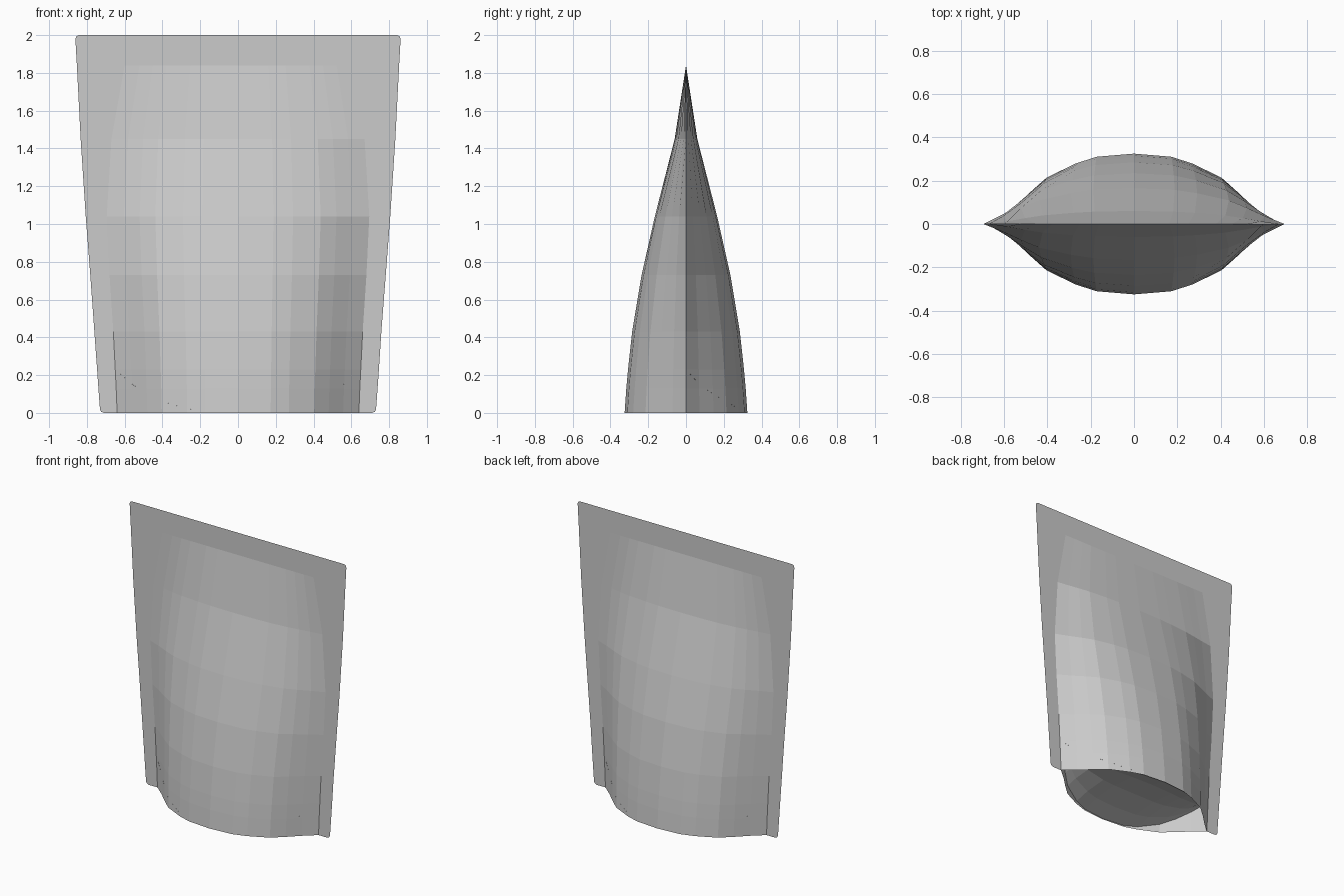
import bpy, bmesh

if "Cube" in bpy.data.objects:
    bpy.data.objects.remove(bpy.data.objects["Cube"])

# height, bulge half width, bulge depth, outer half width
ROWS = [(0, .64, .325, .73), (.13, .645, .316, .739), (.23, .65, .307, .746),
        (.43, .66, .285, .759), (.73, .68, .235, .782), (1.04, .695, .165, .806),
        (1.45, .67, .06, .833), (1.84, .60, 0, .853)]
# cross-section: fraction of half width, fraction of depth
SECTION = [(0, 1), (.27, .955), (.42, .86), (.63, .66), (.75, .45), (.87, .22), (1, 0)]
PROFILE = [(-u, f) for u, f in SECTION[:0:-1]] + SECTION


def make(name, bm):
    bmesh.ops.remove_doubles(bm, verts=bm.verts, dist=1e-5)
    mesh = bpy.data.meshes.new(name)
    bm.to_mesh(mesh)
    bm.free()
    obj = bpy.data.objects.new(name, mesh)
    bpy.context.collection.objects.link(obj)
    return obj


def grid(bm, rows, flip=False):
    vs = [[bm.verts.new(p) for p in r] for r in rows]
    for a, b in zip(vs, vs[1:]):
        for i in range(len(a) - 1):
            q = (a[i], a[i + 1], b[i + 1], b[i])
            bm.faces.new(q[::-1] if flip else q)


def wall(z):
    for a, b in zip(ROWS, ROWS[1:]):
        if z <= b[0]:
            t = (z - a[0]) / (b[0] - a[0])
            return a[1] + (b[1] - a[1]) * t, a[2] + (b[2] - a[2]) * t


# Bulging front and back panels
bm = bmesh.new()
for side in (-1, 1):
    grid(bm, [[(u * w, side * f * d, z) for u, f in PROFILE] for z, w, d, o in ROWS], side > 0)
make("pouch_panels", bm)

# Flat sealed border: two side strips and a top strip, with rounded corners
bm = bmesh.new()
for s in (-1, 1):
    outline = [(.64, 0), (.71, 0), (.724, .006), (.731, .02)]
    outline += [(o, z) for z, w, d, o in ROWS[1:]]
    outline += [(.861, 1.98), (.856, 1.994), (.842, 2), (.60, 2)]
    outline += [(w, z) for z, w, d, o in ROWS[:0:-1]]
    pts = [bm.verts.new((s * x, 0, z)) for x, z in outline]
    bm.faces.new(pts if s > 0 else pts[::-1])
bmesh.ops.triangulate(bm, faces=bm.faces[:])
grid(bm, [[(x, 0, z) for x in (-.60, .60)] for z in (1.84, 2)])
make("sealed_border", bm)

# Bottom gusset: flat in the middle, folding upward toward both sides
bm = bmesh.new()
rows = []
for u, f in PROFILE:
    z = .005 + .225 * abs(u) ** 3
    w, d = wall(z)
    crown = .05 * (1 - u * u)
    rows.append([(u * w, f * d * t, z + crown * (1 - t * t)) for t in (-1, -.6, 0, .6, 1)])
grid(bm, rows)
make("bottom_gusset", bm)
